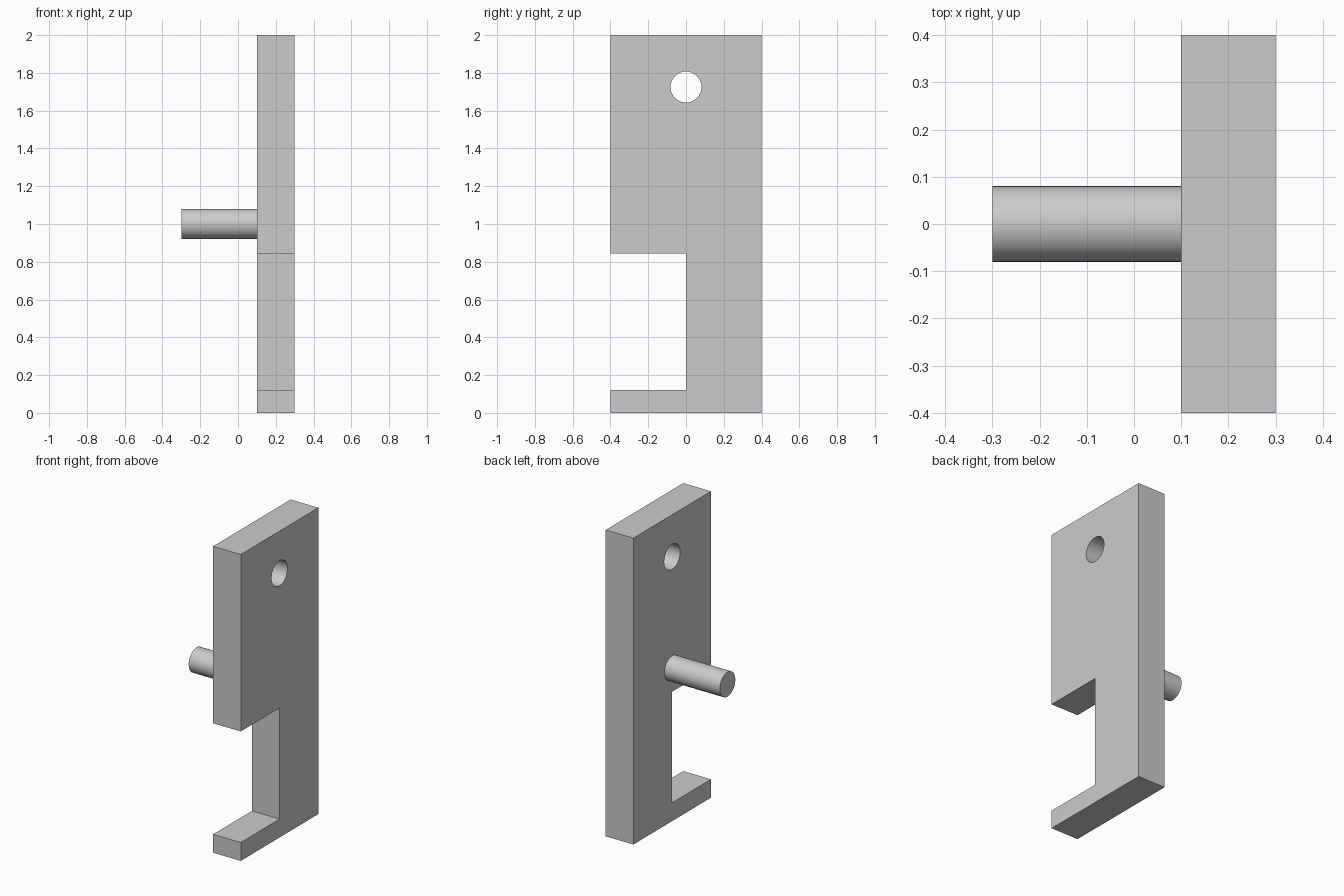
import bpy
import bmesh
import math

cube = bpy.data.objects.get("Cube")
if cube:
    bpy.data.objects.remove(cube)

grey = bpy.data.materials.new("plain_grey")
grey.use_nodes = True
colour = (0.6, 0.6, 0.6, 1)
grey.diffuse_color = colour
grey.node_tree.nodes["Principled BSDF"].inputs["Base Color"].default_value = colour


def rod(name, x0, x1, z, radius):
    """Cylinder along x between x0 and x1."""
    bpy.ops.mesh.primitive_cylinder_add(
        vertices=64, radius=radius, depth=x1 - x0,
        location=((x0 + x1) / 2, 0, z), rotation=(0, math.pi / 2, 0))
    obj = bpy.context.object
    obj.name = name
    obj.data.materials.append(grey)
    bpy.ops.object.shade_smooth_by_angle(angle=math.radians(30))
    return obj


# Plate: notched side profile (y, z) extruded along x
profile = [(-0.4, 0), (0.4, 0), (0.4, 2), (-0.4, 2),
           (-0.4, 0.845), (0, 0.845), (0, 0.12), (-0.4, 0.12)]
left, right = 0.1, 0.3
bm = bmesh.new()
face = bm.faces.new([bm.verts.new((left, y, z)) for y, z in profile])
side = bmesh.ops.extrude_face_region(bm, geom=[face])
bmesh.ops.translate(bm, vec=(right - left, 0, 0),
                    verts=[v for v in side["geom"] if isinstance(v, bmesh.types.BMVert)])
bmesh.ops.recalc_face_normals(bm, faces=bm.faces)
mesh = bpy.data.meshes.new("notched_plate")
bm.to_mesh(mesh)
bm.free()
plate = bpy.data.objects.new("notched_plate", mesh)
bpy.context.collection.objects.link(plate)
mesh.materials.append(grey)

# Round hole through the top of the plate
cutter = rod("hole_cutter", 0, 0.4, 1.725, 0.082)
cutter.hide_render = True
cutter.hide_set(True)
hole = plate.modifiers.new("hole", "BOOLEAN")
hole.operation = "DIFFERENCE"
hole.solver = "EXACT"
hole.object = cutter

# Peg standing out from the plate
rod("peg", -0.3, left, 1.0, 0.08)
